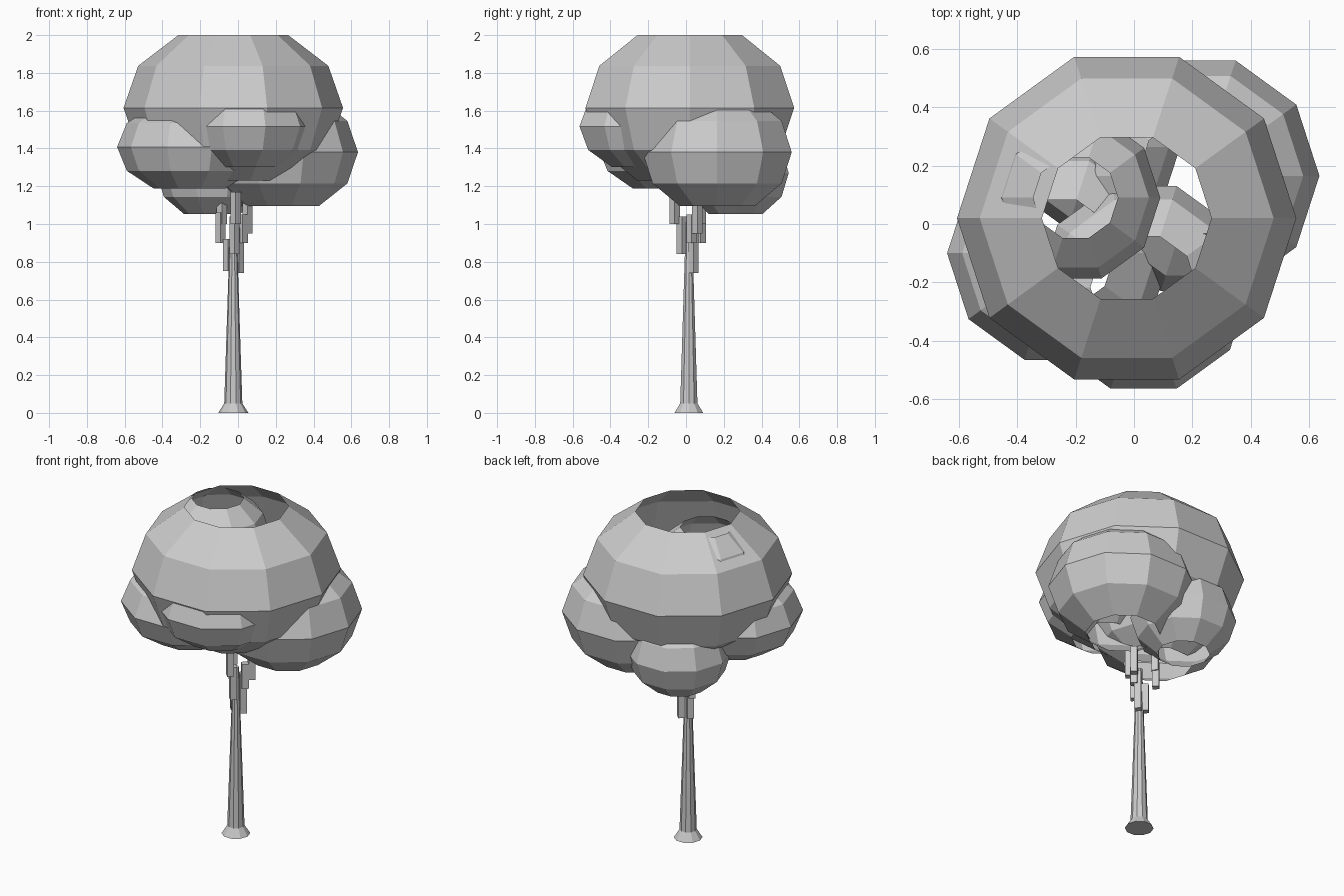
import bpy, bmesh, math

if "Cube" in bpy.data.objects:
    bpy.data.objects.remove(bpy.data.objects["Cube"])

grey = bpy.data.materials.new("plain_grey")
grey.diffuse_color = (0.6, 0.6, 0.6, 1)
grey.use_nodes = True
grey.node_tree.nodes["Principled BSDF"].inputs["Base Color"].default_value = grey.diffuse_color


def finish(name, bm):
    mesh = bpy.data.meshes.new(name)
    bm.to_mesh(mesh)
    bm.free()
    mesh.materials.append(grey)
    obj = bpy.data.objects.new(name, mesh)
    bpy.context.collection.objects.link(obj)
    return obj


def lathe(name, x, y, profile, sides=10, caps=False):
    """Stack of regular rings from bottom to top; profile = (radius, z)."""
    bm = bmesh.new()
    rings = []
    for r, z in profile:
        rings.append([bm.verts.new((x + r * math.cos(math.tau * i / sides),
                                    y + r * math.sin(math.tau * i / sides), z))
                      for i in range(sides)])
    for a, b in zip(rings, rings[1:]):
        for i in range(sides):
            j = (i + 1) % sides
            bm.faces.new((a[i], a[j], b[j], b[i]))
    if caps:
        bm.faces.new(rings[0][::-1])
        bm.faces.new(rings[-1])
    return finish(name, bm)


def leaf_clump(name, x, y, z, r, h):
    """Flattened low-poly ball, open at both poles."""
    angles = [math.radians(a) for a in (-60, -30, 0, 30, 60)]
    lathe(name, x, y, [(r * math.cos(a), z + h * math.sin(a)) for a in angles])


# Crown of overlapping open leaf clumps
leaf_clump("crown_main", -0.025, 0.02, 1.615, 0.581, 0.445)
leaf_clump("crown_left_front", -0.256, -0.10, 1.408, 0.384, 0.253)
leaf_clump("crown_right_back", 0.22, 0.165, 1.38, 0.415, 0.33)
leaf_clump("crown_back_left", -0.137, 0.263, 1.27, 0.295, 0.252)
leaf_clump("crown_front", 0.033, -0.217, 1.517, 0.365, 0.25)
leaf_clump("crown_top", -0.20, 0.09, 1.765, 0.29, 0.246)

# Tapered trunk with flared foot
lathe("trunk", -0.025, 0.015,
      [(0.08, 0), (0.048, 0.05), (0.022, 0.85), (0.018, 1.02)], caps=True)

# Branches: upright square sticks stepping outwards
sticks = [  # x, y, bottom, top
    (-0.053, 0.035, 0.75, 0.92), (-0.093, 0.078, 0.90, 1.06), (-0.086, 0.08, 1.0, 1.175),
    (-0.018, -0.022, 0.84, 1.04), (-0.012, -0.06, 1.00, 1.17),
    (0.005, 0.04, 0.74, 0.98), (0.05, 0.06, 0.95, 1.11), (0.025, 0.03, 0.9, 1.05),
]
for n, (x, y, z0, z1) in enumerate(sticks):
    lathe("branch_%d" % (n + 1), x, y, [(0.027, z0), (0.027, z1)], sides=4, caps=True)
